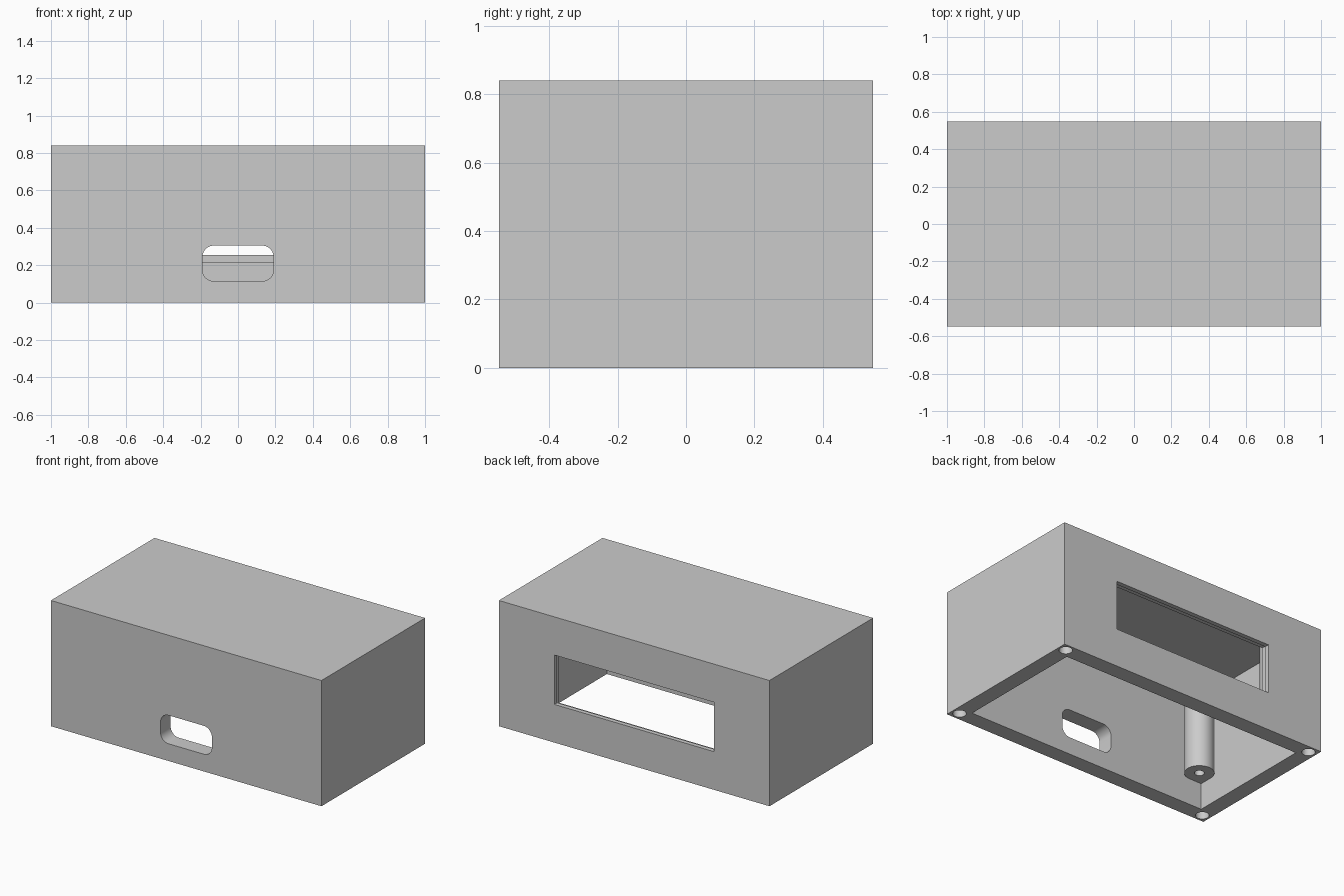
import bpy, bmesh
from math import cos, sin, radians
from mathutils import Matrix, Vector

if "Cube" in bpy.data.objects:
    bpy.data.objects.remove(bpy.data.objects["Cube"], do_unlink=True)

W, D, H = 1.0, 0.547, 0.84      # half width, half depth, height
WALL, ROOF = 0.107, 0.07
POST_R, POST_Z = 0.09, 0.176

grey = bpy.data.materials.new("light grey plastic")
grey.use_nodes = True
grey.diffuse_color = (0.6, 0.6, 0.6, 1)
grey.node_tree.nodes["Principled BSDF"].inputs["Base Color"].default_value = (0.6, 0.6, 0.6, 1)


def make(name, bm):
    bmesh.ops.recalc_face_normals(bm, faces=bm.faces)
    mesh = bpy.data.meshes.new(name)
    bm.to_mesh(mesh)
    bm.free()
    mesh.materials.append(grey)
    ob = bpy.data.objects.new(name, mesh)
    bpy.context.collection.objects.link(ob)
    return ob


def box(name, lo, hi, round_r=0):
    """Box between two corners; edges along y can be rounded."""
    lo, hi = Vector(lo), Vector(hi)
    bm = bmesh.new()
    bmesh.ops.create_cube(bm, size=1, matrix=Matrix.LocRotScale((lo + hi) / 2, None, hi - lo))
    if round_r:
        edges = [e for e in bm.edges if abs(e.verts[0].co.y - e.verts[1].co.y) > 0.01]
        bmesh.ops.bevel(bm, geom=edges, offset=round_r, segments=10, profile=0.5, affect='EDGES')
    return make(name, bm)


def rod(name, x, y, z0, z1, r):
    bm = bmesh.new()
    bmesh.ops.create_cone(bm, cap_ends=True, segments=32, radius1=r, radius2=r, depth=z1 - z0,
                          matrix=Matrix.Translation((x, y, (z0 + z1) / 2)))
    return make(name, bm)


def cut(target, cutter):
    mod = target.modifiers.new("cut", 'BOOLEAN')
    mod.operation, mod.solver, mod.object = 'DIFFERENCE', 'EXACT', cutter
    select(target)
    bpy.ops.object.modifier_apply(modifier=mod.name)
    bpy.data.objects.remove(cutter, do_unlink=True)


def select(ob):
    bpy.ops.object.select_all(action='DESELECT')
    ob.select_set(True)
    bpy.context.view_layer.objects.active = ob


def smooth(ob):
    select(ob)
    bpy.ops.object.shade_smooth_by_angle(angle=radians(30))


def corner_post(name, sx, sy):
    """Round post whose outer quarter is squared off into the wall corner."""
    r, e = POST_R, POST_R + 0.005
    outline = [(r * cos(radians(a)), r * sin(radians(a))) for a in range(90, 361, 6)]
    outline += [(e, 0), (e, e), (0, e)]
    cx, cy = W - WALL - r, D - WALL - r
    bm = bmesh.new()
    face = bm.faces.new([bm.verts.new((sx * (cx + x), sy * (cy + y), POST_Z)) for x, y in outline])
    top = bmesh.ops.extrude_face_region(bm, geom=[face])["geom"]
    bmesh.ops.translate(bm, vec=(0, 0, H - ROOF + 0.01 - POST_Z),
                        verts=[v for v in top if isinstance(v, bmesh.types.BMVert)])
    post = make(name, bm)
    cut(post, rod("bore", sx * cx, sy * cy, POST_Z - 0.1, POST_Z + 0.3, 0.03))
    smooth(post)


# Open-bottomed shell
shell = box("case_shell", (-W, -D, 0), (W, D, H))
cut(shell, box("cavity", (WALL - W, WALL - D, -0.1), (W - WALL, D - WALL, H - ROOF)))

# Cable slot in the front wall
cut(shell, box("cable_slot", (-0.19, -D - 0.1, 0.115), (0.19, -D + 0.2, 0.305), 0.06))

# Display window in the back wall, with a wider recess on the inside
cut(shell, box("window", (-0.59, D - 0.2, 0.255), (0.59, D + 0.1, 0.585)))
cut(shell, box("window_recess", (-0.63, D - 0.2, 0.215), (0.63, D - 0.03, 0.625)))

# Rim holes and inner posts at the four corners
for sx, side in ((1, "left"), (-1, "right")):
    for sy, end in ((-1, "front"), (1, "back")):
        cut(shell, rod("rim_hole", sx * (W - WALL / 2), sy * (D - WALL / 2), -0.1, 0.2, 0.041))
        corner_post(f"{end}_{side}_post", sx, sy)
smooth(shell)
